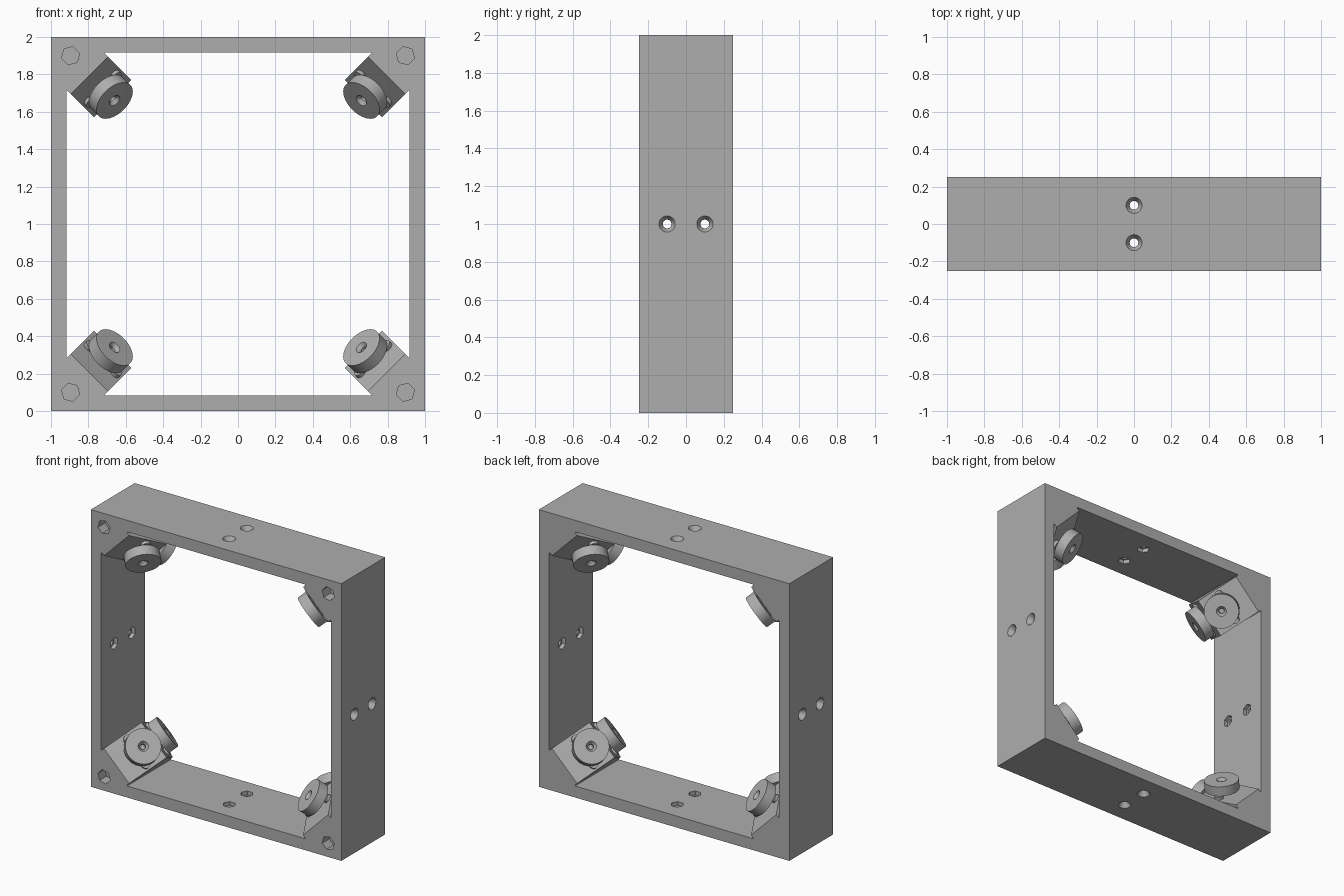
import bpy, bmesh, math
from mathutils import Matrix, Vector

old = bpy.data.objects.get("Cube")
if old:
    bpy.data.objects.remove(old, do_unlink=True)

grey = bpy.data.materials.new("mid_grey")
grey.use_nodes = True
colour = (0.42, 0.42, 0.42, 1)
grey.diffuse_color = colour
grey.node_tree.nodes["Principled BSDF"].inputs["Base Color"].default_value = colour


def finish(name, bm, cutter=False):
    bmesh.ops.recalc_face_normals(bm, faces=bm.faces)
    mesh = bpy.data.meshes.new(name)
    bm.to_mesh(mesh)
    bm.free()
    mesh.materials.append(grey)
    ob = bpy.data.objects.new(name, mesh)
    bpy.context.collection.objects.link(ob)
    ob.hide_render = ob.hide_viewport = cutter
    return ob


def prism(bm, points, offset, mat=Matrix()):
    """Extrude a closed outline along a vector."""
    face = bm.faces.new([bm.verts.new(mat @ Vector(p)) for p in points])
    out = bmesh.ops.extrude_face_region(bm, geom=[face])["geom"]
    moved = [v for v in out if isinstance(v, bmesh.types.BMVert)]
    bmesh.ops.translate(bm, verts=moved, vec=mat.to_3x3() @ Vector(offset))


def lathe(bm, profile, mat=Matrix(), steps=40):
    """Turn a radius/height profile around local z."""
    verts = [bm.verts.new((r, 0, h)) for r, h in profile]
    edges = [bm.edges.new(pair) for pair in zip(verts, verts[1:])]
    bmesh.ops.spin(bm, geom=verts + edges, axis=(0, 0, 1), cent=(0, 0, 0),
                   angle=math.tau, steps=steps)
    new = [v for v in bm.verts if not v.tag]
    bmesh.ops.transform(bm, matrix=mat, verts=new)
    bmesh.ops.remove_doubles(bm, verts=new, dist=1e-5)
    for v in bm.verts:
        v.tag = True


def hexagon(radius, turn=0):
    return [(radius * math.cos(turn + i * math.tau / 6),
             radius * math.sin(turn + i * math.tau / 6), 0) for i in range(6)]


def basis(x, y, z, loc):
    m = Matrix((x, y, z)).transposed().to_4x4()
    m.translation = loc
    return m


CENTRE = Vector((0, 0, 1))
HALF, DEPTH, INNER, CHAMFER = 1.0, 0.25, 0.917, 0.71
CORNERS = [(sx, sz) for sx in (-1, 1) for sz in (-1, 1)]

# Square frame
bm = bmesh.new()
bmesh.ops.create_cube(bm, size=2, matrix=Matrix.Translation(CENTRE)
                      @ Matrix.Diagonal((HALF, DEPTH, HALF, 1)))
frame = finish("square_frame", bm)

# Opening with chamfered corners
bm = bmesh.new()
a, b = INNER, CHAMFER
outline = [(a, b), (b, a), (-b, a), (-a, b), (-a, -b), (-b, -a), (b, -a), (a, -b)]
prism(bm, [(x, -0.4, z + 1) for x, z in outline], (0, 0.8, 0))
cutters = [finish("opening_cutter", bm, True)]

# Countersunk bores in the four walls, with hexagonal nut pockets inside
bores, pockets = bmesh.new(), bmesh.new()
bore = [(0, 0.89), (0.023, 0.89), (0.023, 0.965), (0.043, 1.0), (0.043, 1.03), (0, 1.03)]
for i in range(4):
    for y in (-0.1, 0.1):
        mat = (Matrix.Translation(CENTRE) @ Matrix.Rotation(i * math.pi / 2, 4, 'Y')
               @ Matrix.Translation((0, y, 0)))
        lathe(bores, bore, mat, 32)
        prism(pockets, hexagon(0.043), (0, 0, 0.045),
              mat @ Matrix.Translation((0, 0, 0.9)))

# Hexagonal pockets in the front corners
for sx, sz in CORNERS:
    mat = (Matrix.Translation((0.895 * sx, -0.3, 1 + 0.9 * sz))
           @ Matrix.Rotation(-math.pi / 2, 4, 'X'))
    prism(pockets, hexagon(0.05, math.radians(-45 * sx * sz)), (0, 0, 0.13), mat)
cutters += [finish("bore_cutter", bores, True), finish("pocket_cutter", pockets, True)]

for cutter in cutters:
    mod = frame.modifiers.new(cutter.name, 'BOOLEAN')
    mod.operation, mod.solver, mod.object = 'DIFFERENCE', 'EXACT', cutter

# Ridged corner mounts, each carrying two round pads
ridge = [(0.262, -DEPTH), (0.29, -DEPTH), (0.467, 0), (0.29, DEPTH), (0.262, DEPTH)]
disc = [(0, 0.05), (0.018, 0.05), (0.018, 0.07), (0.034, 0.091), (0.119, 0.091),
        (0.119, 0.021), (0.05, 0.021), (0.05, -0.01), (0, -0.01)]
pin = [(0, -0.01), (0.03, -0.01), (0.03, 0.021), (0, 0.021)]
WIDTH = 0.283
for sx, sz in CORNERS:
    place = ("upper_" if sz > 0 else "lower_") + ("left" if sx > 0 else "right")
    u = Vector((-sx, 0, -sz)).normalized()
    y = Vector((0, 1, 0))
    corner = basis(y.cross(u), y, u, (sx, 0, 1 + sz))
    bm = bmesh.new()
    prism(bm, [(-WIDTH / 2, d, h) for h, d in ridge], (WIDTH, 0, 0), corner)
    finish(place + "_mount", bm)
    for side, word in ((-1, "front"), (1, "back")):
        n = Vector((0, side, math.sqrt(2))).normalized()
        x = Vector((1, 0, 0))
        seat = corner @ basis(x, n.cross(x), n, (0, side * 0.085, 0.407))
        bm = bmesh.new()
        lathe(bm, disc, seat, 48)
        for v in (-0.1, 0.1):
            lathe(bm, pin, seat @ Matrix.Translation((v, side * 0.038, 0)), 20)
        pad = finish(place + "_" + word + "_pad", bm)
        bpy.ops.object.select_all(action='DESELECT')
        pad.select_set(True)
        bpy.context.view_layer.objects.active = pad
        bpy.ops.object.shade_smooth_by_angle(angle=math.radians(30))
